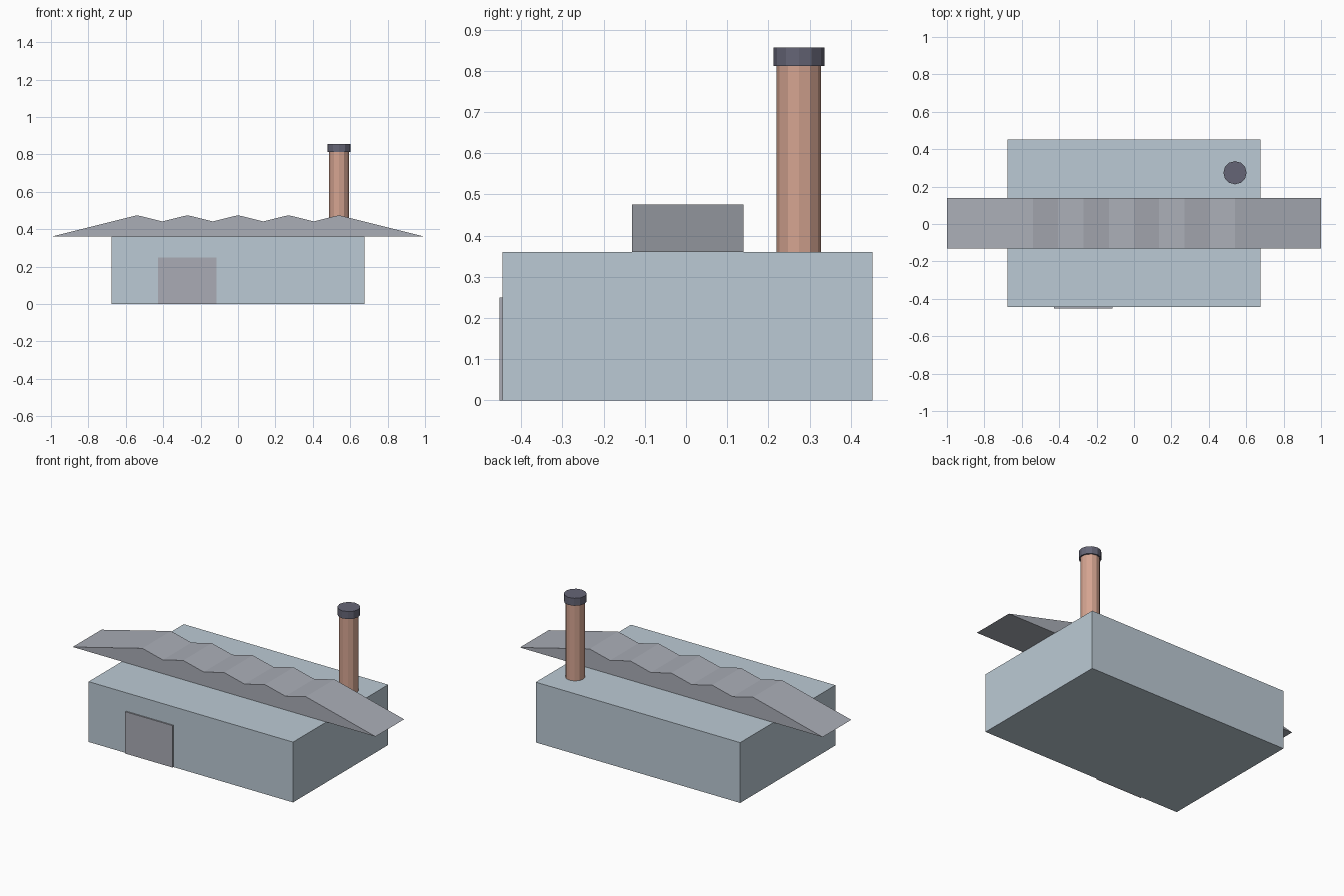
import bpy, bmesh, math

if "Cube" in bpy.data.objects:
    bpy.data.objects.remove(bpy.data.objects["Cube"])

CY = 0.004   # building centre in y (door protrudes at the front)
WALL = 0.36  # wall height


def material(name, rgb):
    m = bpy.data.materials.new(name)
    m.diffuse_color = (*rgb, 1)
    m.use_nodes = True
    m.node_tree.nodes["Principled BSDF"].inputs["Base Color"].default_value = m.diffuse_color
    return m


def finish(name, bm, mat):
    bmesh.ops.recalc_face_normals(bm, faces=bm.faces)
    me = bpy.data.meshes.new(name)
    bm.to_mesh(me)
    bm.free()
    me.materials.append(mat)
    ob = bpy.data.objects.new(name, me)
    bpy.context.collection.objects.link(ob)
    return ob


def extrude_profile(name, pts, y0, y1, mat):
    """Closed x-z outline swept along y."""
    bm = bmesh.new()
    face = bm.faces.new([bm.verts.new((x, y0, z)) for x, z in pts])
    out = bmesh.ops.extrude_face_region(bm, geom=[face])["geom"]
    bmesh.ops.translate(bm, vec=(0, y1 - y0, 0),
                        verts=[v for v in out if isinstance(v, bmesh.types.BMVert)])
    return finish(name, bm, mat)


def box(name, x0, x1, y0, y1, z0, z1, mat):
    return extrude_profile(name, [(x0, z0), (x1, z0), (x1, z1), (x0, z1)], y0, y1, mat)


def cylinder(name, x, y, r, z0, z1, mat, sides=12):
    bm = bmesh.new()
    bmesh.ops.create_cone(bm, cap_ends=True, segments=sides,
                          radius1=r, radius2=r, depth=z1 - z0)
    bmesh.ops.translate(bm, vec=(x, y, (z0 + z1) / 2), verts=bm.verts)
    return finish(name, bm, mat)


wall_mat = material("wall_blue_grey", (0.50, 0.59, 0.66))
roof_mat = material("roof_grey", (0.40, 0.42, 0.47))
door_mat = material("door_grey", (0.40, 0.41, 0.46))
brick_mat = material("brick", (0.66, 0.37, 0.28))
cap_mat = material("cap_dark", (0.13, 0.13, 0.18))

# Main hall
box("hall", -0.675, 0.675, CY - 0.449, CY + 0.449, 0, WALL, wall_mat)

# Loading door
box("door", -0.428, -0.115, -0.453, CY - 0.449, 0, 0.25, door_mat)

# Zigzag roof strip: long end slopes with five ridges between
ridges = [(-0.54 + 0.135 * i, 0.475 if i % 2 == 0 else 0.442) for i in range(9)]
extrude_profile("sawtooth_roof", [(-1, WALL), *ridges, (1, WALL)],
                CY - 0.135, CY + 0.135, roof_mat)

# Chimney and its cap
cylinder("chimney", 0.54, 0.274, 0.054, WALL, 0.812, brick_mat)
cylinder("chimney_cap", 0.54, 0.274, 0.062, 0.812, 0.857, cap_mat)
